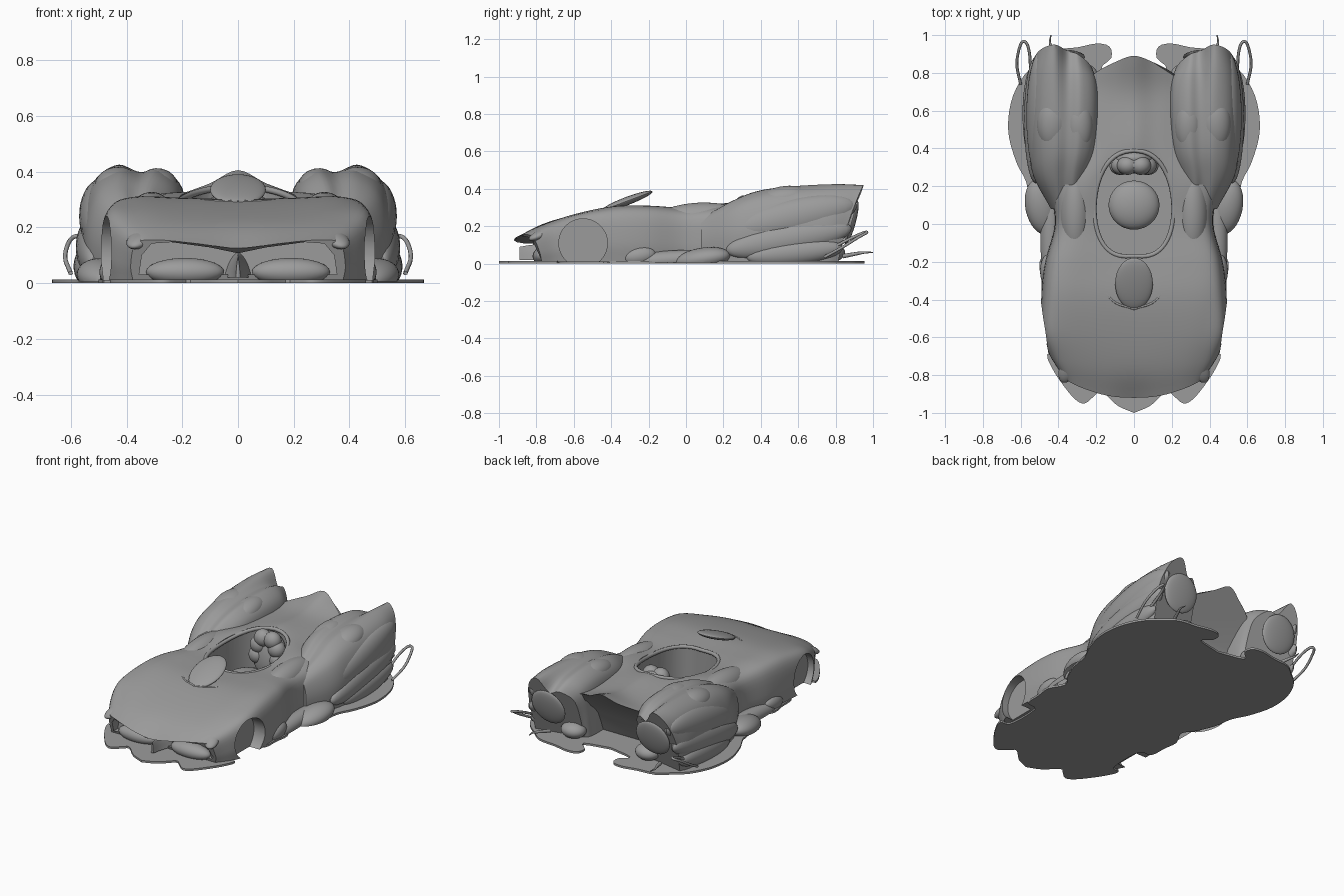
import bpy, bmesh, math
from mathutils import Matrix, Vector, Euler

if "Cube" in bpy.data.objects:
    bpy.data.objects.remove(bpy.data.objects["Cube"])

grey = bpy.data.materials.new("dark_grey")
grey.diffuse_color = (.33, .33, .33, 1)
grey.use_nodes = True
grey.node_tree.nodes["Principled BSDF"].inputs["Base Color"].default_value = grey.diffuse_color


def finish(name, bm, mirror=False):
    bmesh.ops.recalc_face_normals(bm, faces=bm.faces)
    me = bpy.data.meshes.new(name)
    bm.to_mesh(me)
    bm.free()
    me.materials.append(grey)
    ob = bpy.data.objects.new(name, me)
    bpy.context.collection.objects.link(ob)
    if mirror:
        ob.modifiers.new("mirror", 'MIRROR')
    return ob


def spline(pts, n):
    """Catmull-Rom through an open list of points."""
    p = [Vector(q) for q in pts]
    p = [2 * p[0] - p[1]] + p + [2 * p[-1] - p[-2]]
    out = []
    for i in range(1, len(p) - 2):
        a, b, c, d = p[i - 1:i + 3]
        for k in range(n):
            t = k / n
            out.append(0.5 * (2 * b + (c - a) * t + (2 * a - 5 * b + 4 * c - d) * t * t
                              + (3 * b - a - 3 * c + d) * t ** 3))
    return out + [p[-2]]


def loft(name, sections, mirror=False, n=5, m=6):
    """Solid skinned through arch-shaped sections, closed underneath."""
    rows = [spline(s, n) for s in sections]
    cols = [spline(c, m) for c in zip(*rows)]
    bm = bmesh.new()
    grid = [[bm.verts.new(v) for v in row] for row in zip(*cols)]
    for a, b in zip(grid, grid[1:]):
        for i in range(len(a)):
            j = (i + 1) % len(a)
            bm.faces.new((a[i], a[j], b[j], b[i]))
    bm.faces.new(grid[0])
    bm.faces.new(grid[-1])
    return finish(name, bm, mirror)


def extrude(name, outline, vec):
    """Prism from half an outline, mirrored across x = 0."""
    pts = [Vector(p) for p in outline]
    pts += [Vector((-p.x, p.y, p.z)) for p in reversed(pts) if abs(p.x) > 1e-5]
    bm = bmesh.new()
    f = bm.faces.new([bm.verts.new(p) for p in pts])
    r = bmesh.ops.extrude_face_region(bm, geom=[f])
    bmesh.ops.translate(bm, vec=vec, verts=[v for v in r['geom'] if isinstance(v, bmesh.types.BMVert)])
    return finish(name, bm)


def blob(name, loc, radii, rot=(0, 0, 0), mirror=True):
    """Ellipsoid trimmed at the ground."""
    bm = bmesh.new()
    mat = Matrix.Translation(loc) @ Euler(rot).to_matrix().to_4x4() @ Matrix.Diagonal((*radii, 1))
    bmesh.ops.create_uvsphere(bm, u_segments=32, v_segments=18, radius=1, matrix=mat)
    bmesh.ops.bisect_plane(bm, geom=bm.verts[:] + bm.edges[:] + bm.faces[:], plane_co=(0, 0, 0.005),
                           plane_no=(0, 0, 1), clear_inner=True)
    return finish(name, bm, mirror)


def tube(name, pts, radii, cyclic=False, mirror=True):
    cu = bpy.data.curves.new(name, 'CURVE')
    cu.dimensions = '3D'
    cu.bevel_depth = 1
    cu.bevel_resolution = 2
    cu.materials.append(grey)
    s = cu.splines.new('POLY')
    s.points.add(len(pts) - 1)
    for i, (q, p) in enumerate(zip(s.points, pts)):
        q.co = (*p, 1)
        q.radius = radii[0] + (radii[1] - radii[0]) * i / len(pts)
    s.use_cyclic_u = cyclic
    ob = bpy.data.objects.new(name, cu)
    bpy.context.collection.objects.link(ob)
    if mirror:
        ob.modifiers.new("mirror", 'MIRROR')


def cut(ob, cutter):
    md = ob.modifiers.new("cut", 'BOOLEAN')
    md.operation, md.solver, md.object = 'DIFFERENCE', 'EXACT', cutter
    bpy.context.view_layer.update()
    me = bpy.data.meshes.new_from_object(ob.evaluated_get(bpy.context.evaluated_depsgraph_get()))
    ob.modifiers.clear()
    ob.data = me
    bpy.data.objects.remove(cutter)


# floor plate with scalloped edge
edge = [(0, -1), (.09, -.96), (.17, -.885), (.21, -.91), (.26, -.95), (.31, -.93), (.37, -.86), (.43, -.77),
        (.46, -.69), (.4, -.66), (.4, -.44), (.48, -.41), (.49, -.3), (.5, -.2), (.45, -.1), (.5, -.02),
        (.55, .1), (.57, .22), (.62, .32), (.66, .45), (.665, .56), (.64, .68), (.58, .79), (.5, .86),
        (.42, .92), (.3, .935), (.2, .955), (.13, .94), (.12, .88), (.17, .82), (0, .78)]
extrude("floor_plate", [(p.x, p.y, 0) for p in spline([(*e, 0) for e in edge], 3)], (0, 0, .013))

# main body: y, centre z, shoulder x, shoulder z, half width, side z, slant, sweep
body_st = [(-.92, .125, .29, .155, .385, .11, -.3, .8), (-.77, .21, .33, .215, .45, .15, -.1, .35),
           (-.57, .268, .36, .27, .49, .2, 0, 0), (-.38, .3, .38, .305, .49, .2, 0, 0),
           (-.2, .295, .36, .308, .47, .2, 0, 0), (0, .285, .3, .298, .42, .19, 0, 0),
           (.2, .31, .28, .32, .44, .2, 0, 0), (.4, .355, .2, .32, .42, .2, 0, 0),
           (.68, .345, .2, .31, .38, .2, .2, 0), (.89, .405, .2, .32, .32, .2, .45, -1.2)]
secs = []
for y, zc, xs, zs, w, zw, sl, sw in body_st:
    half = [(0, zc), (xs * .5, zc * .45 + zs * .55), (xs, zs), (w * .95, (zw + zs) / 2 + .01), (w, zw * .6), (w * .98, .01)]
    half = [(-x, z) for x, z in half[:0:-1]] + half
    secs.append([(x, y + sl * (z - zc) + sw * x * x, z) for x, z in half])
body = loft("body_shell", secs)

# mouth, cockpit and front wheel arches
mouth = [(0, .107), (.1, .128), (.24, .147), (.31, .142), (.345, .1), (.355, .03), (0, .03)]
cut(body, extrude("mouth_cutter", [(x, -1.1, z) for x, z in mouth], (0, .36, 0)))
oval = []
for i in range(25):
    s, c = math.sin(math.pi * i / 24), math.cos(math.pi * i / 24)
    oval.append((0 if i in (0, 24) else .21 * s ** .75, .11 - .28 * c - .03 * s))
cut(body, extrude("cockpit_cutter", [(x, y, .08) for x, y in oval], (0, 0, .5)))
for s in (-1, 1):
    bm = bmesh.new()
    bmesh.ops.create_cone(bm, cap_ends=True, segments=48, radius1=.13, radius2=.13, depth=.3,
                          matrix=Matrix.Translation((s * .56, -.55, .11)) @ Matrix.Rotation(math.pi / 2, 4, 'Y'))
    cut(body, finish("arch_cutter", bm))

# cockpit rim, hood seam round the cockpit, windscreen, seat
rim = [(x, y, .29 + max(0, y) ** 2 * .36) for x, y in oval]
rim += [(-x, y, z) for x, y, z in rim[-2:0:-1]]
tube("cockpit_rim", rim, (.012, .012), True, False)
tube("hood_seam", spline([(0, -.45, .29), (.12, -.4, .296), (.21, -.24, .298), (.25, -.05, .29), (.26, .15, .31)], 5),
     (.006, .006))
blob("windscreen", (0, -.315, .335), (.1, .145, .022), (.36, 0, 0), False)
blob("seat_cushion", (0, .1, .12), (.135, .13, .06), mirror=False)
blob("seat_back", (0, .33, .2), (.115, .06, .15), (-.15, 0, 0), False)
for i, (x, z) in enumerate([(.065, .26), (.035, .31), (.075, .19)]):
    blob(f"headrest_pad_{i}", (x, .31, z), (.055, .05, .055))

# rear fender pods: y, inner x, outer x, inner hump z, outer hump z, slant, sweep
pod_st = [(.08, .3, .44, .24, .24, 0, 0), (.25, .24, .53, .335, .335, 0, 0), (.4, .2, .555, .39, .39, 0, 0),
          (.6, .185, .565, .41, .415, 0, 0), (.8, .19, .56, .395, .425, .1, -.8), (.95, .215, .535, .345, .42, .28, -2)]
secs = []
for y, a, b, zi, zo, sl, sw in pod_st:
    w = b - a
    pr = [(a, .01), (a, .17), (a + .015, zi * .83), (a + w * .25, zi), (a + w * .43, min(zi, zo) - .012),
          (a + w * .64, zo), (a + w * .88, zo * .86), (b, zo * .5), (b - .01, .01)]
    secs.append([(x, y + sl * (z - zo) + sw * (x - .42) ** 2, z) for x, z in pr])
loft("rear_fender", secs, True)

# layered petals and bulges
for name, loc, rad, rot in [
        ("fender_petal", (.29, .52, .345), (.075, .15, .065), (.12, 0, 0)),
        ("fender_petal_outer", (.43, .53, .345), (.085, .15, .07), (.12, 0, 0)),
        ("upper_side_petal", (.495, .57, .24), (.075, .35, .11), (.22, 0, 0)),
        ("middle_side_petal", (.52, .55, .13), (.062, .34, .09), (.18, 0, 0)),
        ("lower_side_petal", (.535, .58, .06), (.055, .26, .07), (.1, 0, 0)),
        ("waist_bulge", (.31, .07, .235), (.085, .25, .091), (.05, 0, 0)),
        ("door_bulge", (.49, .09, .025), (.085, .15, .06), (.15, 0, -.2)),
        ("sill", (.44, -.08, .02), (.055, .34, .05), (.06, 0, 0)),
        ("front_fender_tail", (.455, -.25, .04), (.042, .09, .05), (.15, 0, 0)),
        ("hood_lip", (.35, -.77, .16), (.045, .08, .025), (.4, 0, .4)),
        ("mouth_vane", (.19, -.76, .04), (.14, .06, .05), (0, 0, 0)),
        ("rear_petal", (.38, .885, .22), (.12, .022, .12), (-.27, 0, 0)),
        ("exhaust_pod", (.27, .78, .06), (.08, .07, .05), (0, 0, 0))]:
    blob(name, loc, rad, rot)

# nose pillar, leaning with the nose
pillar = loft("nose_pillar", [[(-w, y, .02), (-w * .6, y, h * .7), (0, y, h), (w * .6, y, h * .7), (w, y, .02)]
                              for y, w, h in [(-.89, .008, .09), (-.83, .02, .1), (-.74, .05, .11)]])

# rear hoops and whiskers
tube("rear_hoop", spline([(.55, .72, .05), (.55, .87, .13), (.565, .95, .165), (.59, .965, .165), (.61, .92, .14),
                          (.62, .84, .09), (.6, .74, .035)], 5), (.008, .008))
tube("rear_whisker", spline([(.4, .84, .04), (.43, .92, .055), (.445, .96, .06), (.44, 1, .06)], 4), (.012, .002))

for ob in list(bpy.context.scene.objects):
    if ob.type == 'MESH':
        bpy.ops.object.select_all(action='DESELECT')
        ob.select_set(True)
        bpy.context.view_layer.objects.active = ob
        bpy.ops.object.shade_smooth_by_angle(angle=math.radians(35))
